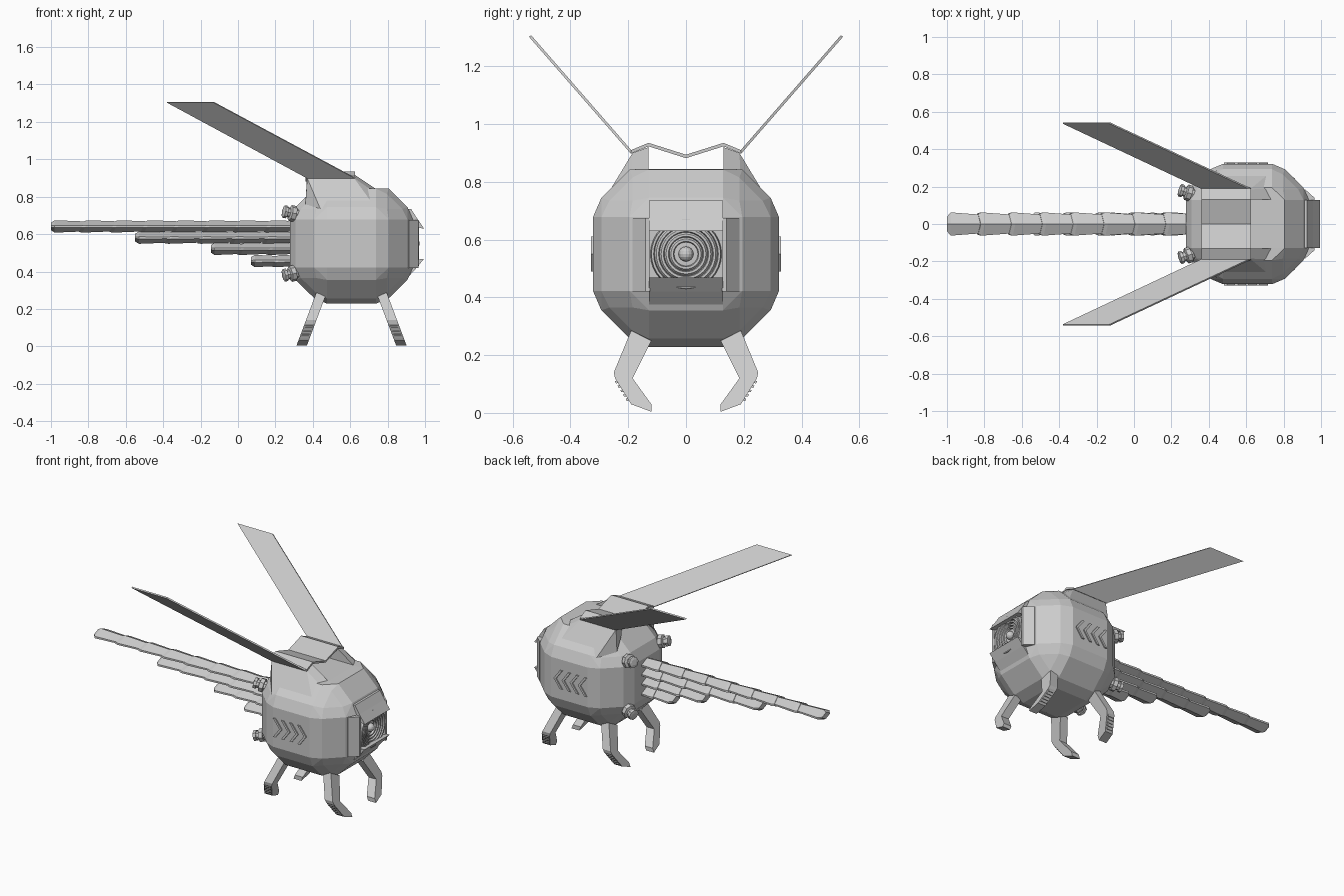
import bpy, bmesh, math
from itertools import product, permutations
from mathutils import Vector, Matrix

if "Cube" in bpy.data.objects:
    bpy.data.objects.remove(bpy.data.objects["Cube"])

CX, CZ = 0.607, 0.55          # body centre


def finish(name, bm):
    bmesh.ops.recalc_face_normals(bm, faces=bm.faces[:])
    me = bpy.data.meshes.new(name)
    bm.to_mesh(me)
    bm.free()
    ob = bpy.data.objects.new(name, me)
    bpy.context.collection.objects.link(ob)
    return ob


def hulls(name, groups):
    """One object made of convex solids, one per group of points."""
    bm = bmesh.new()
    for pts in groups:
        part = bmesh.new()
        for p in pts:
            part.verts.new(p)
        r = bmesh.ops.convex_hull(part, input=part.verts[:])
        junk = [v for v in part.verts if not v.link_faces]
        bmesh.ops.delete(part, geom=junk, context='VERTS')
        bmesh.ops.dissolve_limit(part, angle_limit=0.02, verts=part.verts[:], edges=part.edges[:])
        tmp = bpy.data.meshes.new("tmp")
        part.to_mesh(tmp)
        part.free()
        bm.from_mesh(tmp)
        bpy.data.meshes.remove(tmp)
    return finish(name, bm)


def lathe(name, profile, origin, axis, n):
    """Spin (radius, distance) points round an axis."""
    rot = Vector(axis).to_track_quat('Z', 'Y').to_matrix().to_4x4()
    mat = Matrix.Translation(origin) @ rot
    bm = bmesh.new()
    rings = [[bm.verts.new(mat @ Vector((r * math.cos(2 * math.pi * i / n),
                                         r * math.sin(2 * math.pi * i / n), d)))
              for i in range(n)] for r, d in profile]
    for a, b in zip(rings, rings[1:]):
        for i in range(n):
            bm.faces.new((a[i], a[(i + 1) % n], b[(i + 1) % n], b[i]))
    bm.faces.new(rings[0])
    bm.faces.new(rings[-1])
    return finish(name, bm)


# Rounded-cube body with a flattened top
body = []
for base in ((.322, .128, .128), (.293, .195, .128), (.265, .185, .185)):
    for p in set(permutations(base)):
        for s in product((1, -1), repeat=3):
            x, y, z = (a * b for a, b in zip(p, s))
            body.append((CX + x * 1.02, y, min(CZ + z, .845)))
hulls("body", [body])

for s, side in ((-1, "right"), (1, "left")):
    # Shoulder that carries the upper wing
    hulls(side + "_shoulder", [
        [(x, s * y, z) for x in (.37, .62) for y, z in ((.13, .92), (.185, .90))]
        + [(x, s * .13, .84) for x in (.37, .74)]
        + [(x, s * .285, .735) for x in (.44, .74)]
        + [(.36, s * .19, .76), (.78, s * .19, .79)]])
    # Folded back plate half
    hulls(side + "_back_plate", [
        [(x, s * y, z + d) for x in (.36, .625) for y, z in pair for d in (0, .012)]
        for pair in (((0, .882), (.13, .923)), ((.13, .923), (.19, .898)))])
    # Long flat upper wing
    hulls(side + "_upper_wing", [
        [(x, s * (y + d), z - d * .6) for x, y, z in
         ((.37, .187, .90), (.625, .187, .90), (-.13, .54, 1.305), (-.38, .54, 1.305))
         for d in (-.004, .004)]])
    # Raised chevrons on the flank
    chevrons = []
    for i in range(4):
        x = .48 + i * .058
        for t in (-1, 1):
            chevrons.append([(px, s * y, CZ + t * dz) for y in (.315, .329)
                             for px, dz in ((x + .045, 0), (x + .062, 0), (x, .06), (x + .017, .06))])
    hulls(side + "_chevrons", chevrons)
    # Side panel of the eye frame
    hulls(side + "_eye_panel", [[(x, s * y, z) for x, y in
                                 ((.90, .125), (.965, .125), (.965, .14), (.915, .185), (.89, .185))
                                 for z in (.42, .675)]])

# Eyelids above and below the lens
for name, prof in (("upper_eyelid", ((.88, .735), (.925, .735), (.957, .685), (.995, .63), (.975, .632), (.93, .65))),
                   ("lower_eyelid", ((.87, .36), (.91, .37), (.955, .42), (.995, .468), (.975, .466), (.93, .45)))):
    hulls(name, [[(x, y, z) for x, z in part for y in (-.128, .128)]
                 for part in (prof[:3] + prof[5:], prof[2:])])

# Ridged lens
rings = [(.125, 0)]
for r in (.12, .103, .086, .069, .052):
    d = .02 + r * .22
    rings += [(r, d), (r - .008, d), (r - .011, d - .012)]
rings += [(.03, .02)]
lathe("lens_rings", rings, (.922, 0, CZ), (1, 0, 0), 32)
bm = bmesh.new()
bmesh.ops.create_uvsphere(bm, u_segments=16, v_segments=8, radius=.026,
                          matrix=Matrix.Translation((.945, 0, CZ)))
finish("lens_pupil", bm)

# Four legs with grip ridges on the shins
for fx, fname in ((-1, "rear"), (1, "front")):
    for s, side in ((-1, "right"), (1, "left")):
        def leg_pt(y, z, w):
            return (CX + fx * (.268 - .375 * z) + w, s * y, z)
        thigh = ((.12, .25), (.19, .285), (.25, .14), (.246, .12), (.185, .12))
        shin = ((.185, .12), (.25, .14), (.246, .12), (.19, .03), (.12, .004), (.12, .03))
        groups = [[leg_pt(y, z, w) for y, z in pr for w in (-.028, .028)] for pr in (thigh, shin)]
        for i in range(5):
            t = .08 + i * .17
            y, z = .246 - .056 * t, .12 - .09 * t
            groups.append([leg_pt(y + a, z + b, w) for a, b in
                           ((-.006, 0), (.005, -.003), (.001, -.011), (-.01, -.008))
                           for w in (-.02, .02)])
        hulls(f"{fname}_{side}_leg", groups)

# Four stepped thrusters on the rear corners
for s, t in product((-1, 1), repeat=2):
    lathe("rear_thruster", [(.02, -.05), (.03, -.03), (.03, 0), (.043, .0), (.043, .025),
                            (.026, .03), (.026, .045), (.034, .045), (.034, .062), (.018, .066)],
          (.303, s * .163, CZ + t * .158), (-.9, s * .28, t * .2), 8)

# Tail of four stacked rows of overlapping scales
section = ((0, .032), (.062, .004), (.062, -.008), (0, -.034),
           (-.062, -.008), (-.062, .004))
for row, (z, end) in enumerate(((.642, -1.0), (.582, -.55), (.522, -.145), (.457, .07))):
    start = .32
    n = max(2, round((start - end) / .165))
    step = (start - end) / n
    scales = []
    for i in range(n):
        x0, x1 = start - i * step, start - (i + 1) * step
        cuts = [(x0 + .02, .80), (x1 + .02, 1), (x1, .62 if i == n - 1 else .9)]
        scales.append([(x + (.5 * dz if i < n - 1 else 0), y * k, z + dz * k)
                       for x, k in cuts for y, dz in section])
    hulls(f"tail_row_{row + 1}", scales)
